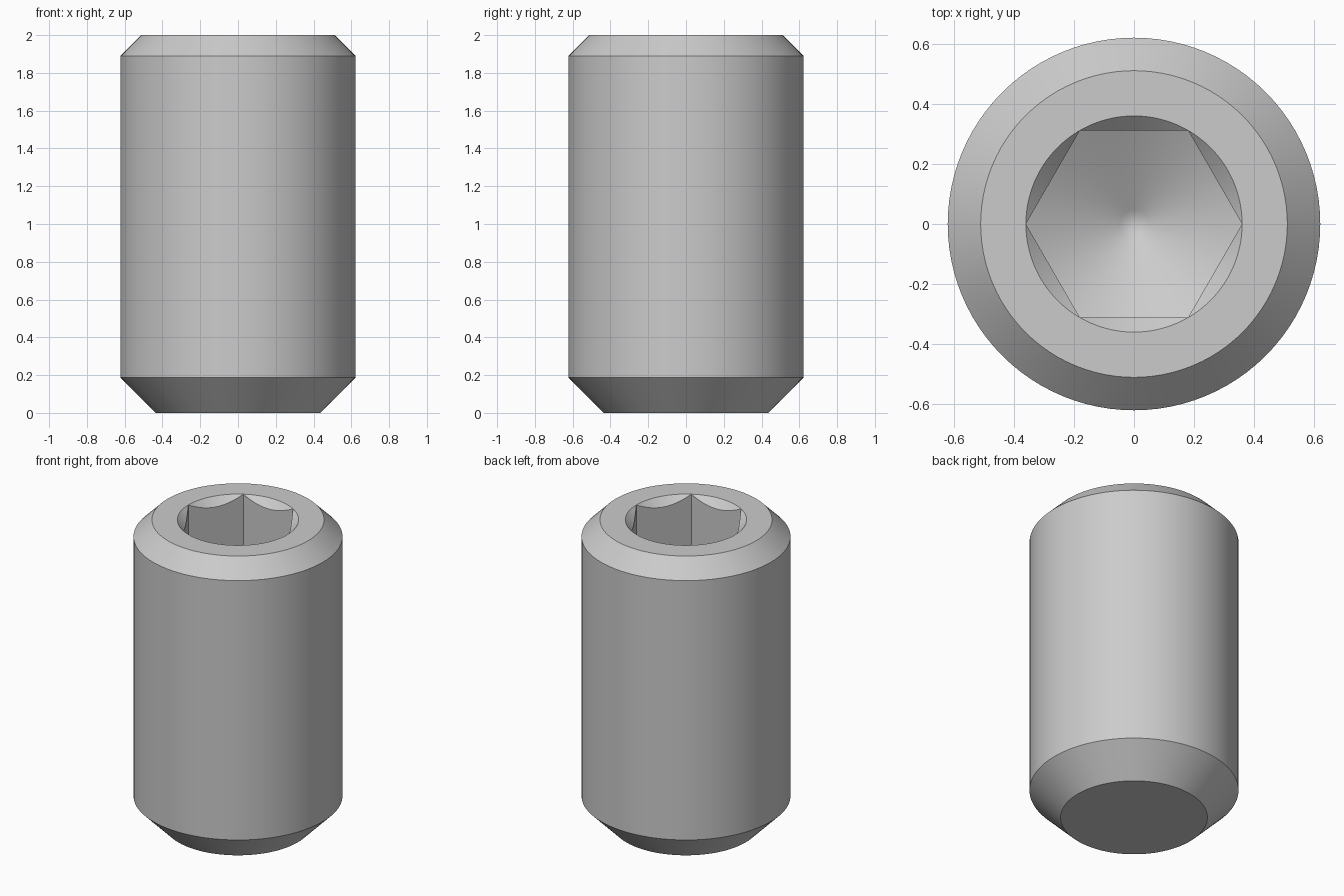
import bpy, bmesh, math

cube = bpy.data.objects.get("Cube")
if cube:
    bpy.data.objects.remove(cube, do_unlink=True)

SEGMENTS = 96                      # multiple of six, so socket corners land on columns
CORNER = 0.361                     # socket corner radius
FLAT = CORNER * math.cos(math.pi / 6)
TOP = 2.0
SOCKET_FLOOR = 1.25                # floor height at the socket corners
SLOPE = math.tan(math.pi / 6)      # drill point slope
TIP = 0.095                        # radius of the rounded drill tip

steel = bpy.data.materials.new("steel_grey")
steel.use_nodes = True
colour = (0.6, 0.6, 0.6, 1.0)
steel.diffuse_color = colour
steel.node_tree.nodes["Principled BSDF"].inputs["Base Color"].default_value = colour


def circle(radius, z):
    return lambda a: (radius, z)


def hex_radius(a):
    sector = math.pi / 3
    return FLAT / math.cos(a % sector - sector / 2)


def socket_top(a):                 # where the 45 degree countersink meets the walls
    r = hex_radius(a)
    return r, TOP - (CORNER - r)


def socket_bottom(a):              # where the walls meet the conical floor
    r = hex_radius(a)
    return r, SOCKET_FLOOR - (CORNER - r) * SLOPE


# Outside of the screw from the flat point up, then down into the socket
rings = [circle(0.437, 0), circle(0.622, 0.187), circle(0.622, 1.89),
         circle(0.512, TOP), circle(CORNER, TOP), socket_top, socket_bottom]

# Rounded tip of the conical floor
tip_r = TIP * math.sin(math.pi / 6)
tip_z = SOCKET_FLOOR - (CORNER - tip_r) * SLOPE
centre_z = tip_z + TIP * math.cos(math.pi / 6)
for angle in (30, 20, 10):
    t = math.radians(angle)
    rings.append(circle(TIP * math.sin(t), centre_z - TIP * math.cos(t)))

bm = bmesh.new()
angles = [2 * math.pi * i / SEGMENTS for i in range(SEGMENTS)]
loops = []
for ring in rings:
    loop = []
    for a in angles:
        r, z = ring(a)
        loop.append(bm.verts.new((r * math.cos(a), r * math.sin(a), z)))
    loops.append(loop)

for low, high in zip(loops, loops[1:]):
    for i in range(SEGMENTS):
        j = (i + 1) % SEGMENTS
        bm.faces.new((low[i], low[j], high[j], high[i]))

# Flat point and centre of the drill tip
bm.faces.new(loops[0][::-1])
centre = bm.verts.new((0, 0, centre_z - TIP))
for i in range(SEGMENTS):
    bm.faces.new((loops[-1][i], loops[-1][(i + 1) % SEGMENTS], centre))

bmesh.ops.remove_doubles(bm, verts=bm.verts, dist=0.0001)
bmesh.ops.recalc_face_normals(bm, faces=bm.faces)

mesh = bpy.data.meshes.new("set_screw")
bm.to_mesh(mesh)
bm.free()
mesh.materials.append(steel)
screw = bpy.data.objects.new("set_screw", mesh)
bpy.context.collection.objects.link(screw)

bpy.ops.object.select_all(action="DESELECT")
screw.select_set(True)
bpy.context.view_layer.objects.active = screw
bpy.ops.object.shade_smooth_by_angle(angle=math.radians(25))
